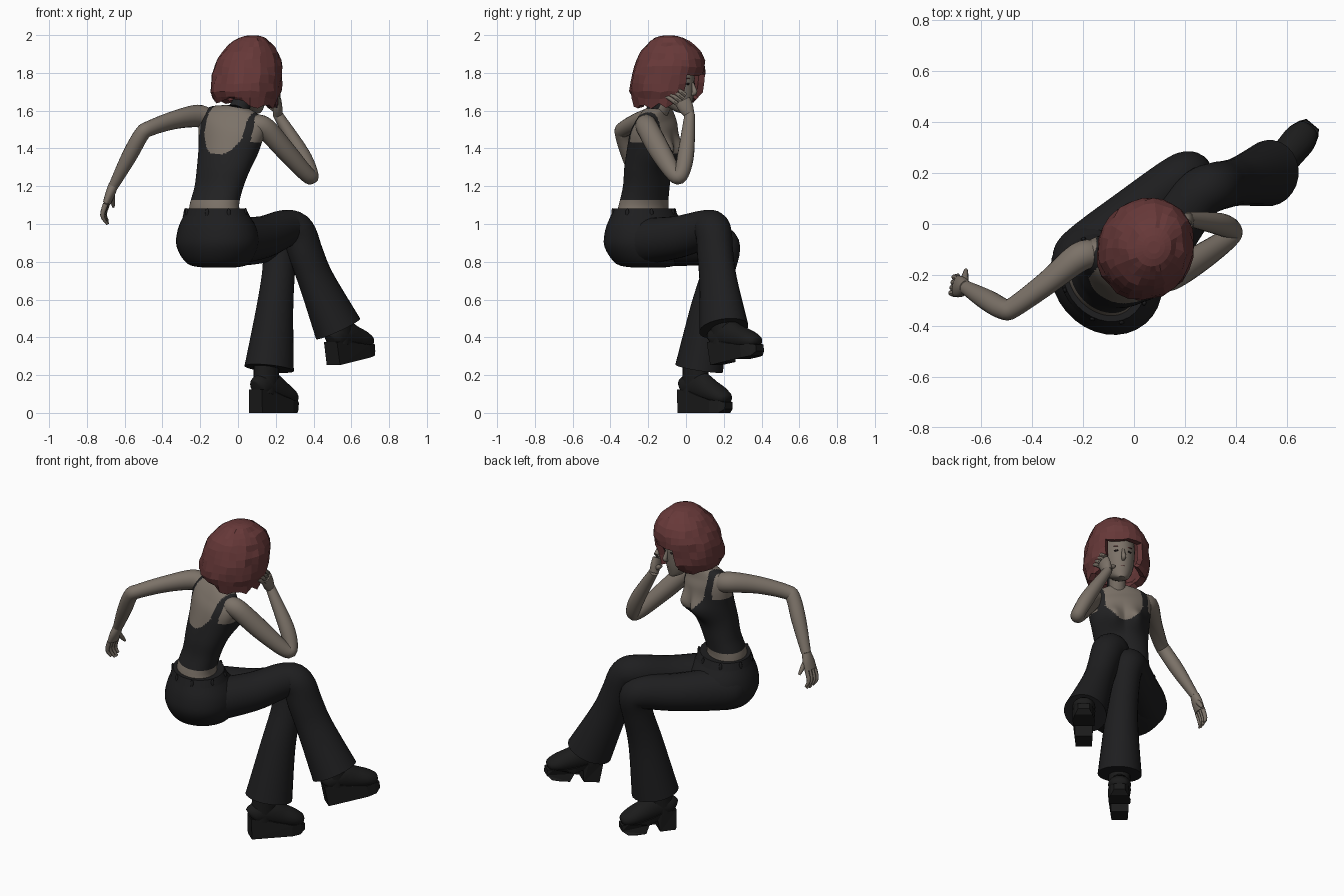
import bpy, bmesh, math, random
from mathutils import Vector as V, Matrix as M

if "Cube" in bpy.data.objects:
    bpy.data.objects.remove(bpy.data.objects["Cube"])

random.seed(4)


def material(name, r, g, b):
    m = bpy.data.materials.new(name)
    m.diffuse_color = (r, g, b, 1)
    m.use_nodes = True
    m.node_tree.nodes["Principled BSDF"].inputs["Base Color"].default_value = m.diffuse_color
    return m


SKIN = material("skin", .2, .168, .138)
HAIR = material("red_hair", .135, .04, .04)
TOP = material("top_cloth", .016, .016, .017)
PANTS = material("trouser_cloth", .013, .013, .014)
BOOT = material("boot_leather", .011, .011, .011)
DARK = material("eye_dark", .015, .01, .01)
LIPS = material("lips", .13, .075, .065)


def smooth_path(rows, steps):
    """Catmull-Rom through rows of numbers."""
    P = [rows[0]] + list(rows) + [rows[-1]]
    out = []
    for i in range(1, len(P) - 2):
        for k in range(steps):
            t = k / steps
            out.append([.5 * (2 * b + (c - a) * t + (2 * a - 5 * b + 4 * c - d) * t * t
                              + (3 * b - a - 3 * c + d) * t ** 3)
                        for a, b, c, d in zip(*P[i - 1:i + 3])])
    return out + [list(rows[-1])]


def finish(name, bm, mats, smooth=True):
    bmesh.ops.recalc_face_normals(bm, faces=bm.faces)
    me = bpy.data.meshes.new(name)
    bm.to_mesh(me)
    bm.free()
    for m in mats:
        me.materials.append(m)
    ob = bpy.data.objects.new(name, me)
    bpy.context.collection.objects.link(ob)
    if smooth:
        bpy.ops.object.select_all(action='DESELECT')
        ob.select_set(True)
        bpy.context.view_layer.objects.active = ob
        bpy.ops.object.shade_smooth_by_angle(angle=math.radians(50))
    return ob


def loft(name, rings, mats, n=20, rule=None, caps=True, smooth=True):
    """rings: (centre, side axis, front axis); rule(z, side, front) -> material index or None for a hole."""
    bm = bmesh.new()
    ang = [2 * math.pi * i / n for i in range(n)]
    vs = [[bm.verts.new(c + u * math.cos(a) + v * math.sin(a)) for a in ang] for c, u, v in rings]
    for j in range(len(rings) - 1):
        for i in range(n):
            k = (i + 1) % n
            mid = ang[i] + math.pi / n
            z = (rings[j][0].z + rings[j + 1][0].z) / 2
            idx = rule(z, rings[j][1].length * math.cos(mid), math.sin(mid)) if rule else 0
            if idx is not None:
                bm.faces.new((vs[j][i], vs[j][k], vs[j + 1][k], vs[j + 1][i])).material_index = idx
    if caps:
        bm.faces.new(vs[0])
    bm.faces.new(vs[-1])
    return finish(name, bm, mats, smooth)


def body(name, rows, mats, steps=4, roll=0, **kw):
    """Upright loft: rows of x, y, z, half width, half depth, facing angle."""
    rings = []
    for x, y, z, w, d, yaw in smooth_path(rows, steps):
        a = math.radians(yaw)
        tilt = roll * min(1, max(0, (z - 1.2) / .35))
        rings.append((V((x, y, z)), V((math.sin(a), -math.cos(a), -tilt)).normalized() * w,
                      V((math.cos(a), math.sin(a), 0)) * d))
    return loft(name, rings, mats, **kw)


def limb(name, rows, mat, side, steps=5, n=18):
    """Tube along a path: rows of x, y, z, radius along side, other radius."""
    rows = smooth_path(rows, steps)
    pts = [V(r[:3]) for r in rows]
    rings = []
    for i, r in enumerate(rows):
        t = (pts[min(i + 1, len(pts) - 1)] - pts[max(i - 1, 0)]).normalized()
        u = V(side)
        u = (u - t * u.dot(t)).normalized()
        rings.append((pts[i], u * r[3], t.cross(u) * r[4]))
    return loft(name, rings, [mat], n)


def blob(name, centre, size, yaw, mat):
    bm = bmesh.new()
    mx = M.Translation(centre) @ M.Rotation(math.radians(yaw), 4, 'Z') @ M.Diagonal((*size, 1))
    bmesh.ops.create_uvsphere(bm, u_segments=16, v_segments=10, radius=1, matrix=mx)
    return finish(name, bm, [mat])


# Torso with tank top: skin at midriff, neckline and armholes
def top_rule(z, s, f):
    scoop = z > 1.37 and abs(s) < .112 * min(1, (z - 1.37) / .1) ** .35
    return 1 if z < 1.125 or scoop or z > 1.612 or (z > 1.45 and abs(s) > .15) else 0


torso = body("torso", [(-.12, -.23, 1.03, .16, .12, 45), (-.125, -.225, 1.10, .148, .112, 45),
                       (-.10, -.21, 1.2, .143, .108, 50), (-.075, -.2, 1.3, .152, .115, 57),
                       (-.05, -.18, 1.4, .168, .122, 62), (-.035, -.17, 1.5, .187, .11, 66),
                       (-.03, -.165, 1.56, .183, .085, 68), (-.015, -.16, 1.6, .135, .065, 68),
                       (0, -.155, 1.62, .06, .05, 68)],
             [TOP, SKIN], steps=14, roll=.17, n=128, rule=top_rule)
# Bust: soft bulges pushed out of the torso front
CHEST = V((math.cos(math.radians(62)), math.sin(math.radians(62)), 0))
ACROSS = V((CHEST.y, -CHEST.x, -.1))
for v in torso.data.vertices:
    d = v.co - V((-.05, -.18, 1.385))
    if d.dot(CHEST) > 0:
        s = abs(d.dot(ACROSS))
        v.co += CHEST * .05 * math.exp(-((s - .07) / .055) ** 2 - (d.z / .065) ** 2)
limb("neck", [(-.005, -.16, 1.57, .055, .055), (.02, -.125, 1.63, .048, .048),
              (.045, -.09, 1.72, .05, .05)], SKIN, (1, 0, 0))
limb("neck_band", [(.0, -.16, 1.6, .054, .054), (.02, -.137, 1.645, .05, .05),
                   (.027, -.127, 1.68, .048, .048)], TOP, (1, 0, 0))

# Trousers: pelvis, waistband, belt loops, flared legs
body("pelvis", [(-.10, -.2, .77, .09, .08, 40), (-.105, -.205, .79, .17, .16, 40),
                (-.108, -.21, .88, .233, .205, 40), (-.108, -.212, .97, .228, .197, 41),
                (-.115, -.222, 1.05, .188, .155, 43), (-.118, -.222, 1.08, .172, .14, 44)], [PANTS], n=32)
body("waistband", [(-.115, -.22, 1.04, .195, .163, 43), (-.118, -.222, 1.082, .176, .145, 44)],
     [PANTS], steps=1, n=32)
for i, a in enumerate((20, 65, 115, 160, 205, 245, 295, 335)):
    t, b = math.radians(a), math.radians(43.5)
    s, f = .185 * math.cos(t), .153 * math.sin(t)
    blob("belt_loop_%d" % (i + 1), (-.117 + s * math.sin(b) + f * math.cos(b),
         -.221 - s * math.cos(b) + f * math.sin(b), 1.058), (.008, .01, .026), a - 47, PANTS)
limb("right_trouser_leg", [(-.04, -.26, .905, .13, .125), (.13, -.05, .93, .112, .112),
                           (.25, .11, .975, .1, .1), (.315, .145, .955, .095, .097),
                           (.36, .155, .84, .088, .1), (.415, .17, .7, .09, .105),
                           (.53, .2, .445, .125, .135)], PANTS, (-.19, .165, -.077), n=24)
limb("left_trouser_leg", [(-.285, -.19, .91, .03, .03), (-.265, -.175, .91, .085, .09),
                          (-.19, -.115, .905, .115, .125), (.02, .055, .89, .105, .11),
                          (.165, .17, .895, .095, .1), (.215, .195, .86, .09, .093),
                          (.215, .172, .75, .085, .088), (.195, .12, .55, .095, .1),
                          (.165, .07, .235, .125, .135)], PANTS, (-.2, .26, -.04), n=24)


# Platform boots: upper, shaft and one-piece sole with block heel
def boot(name, loc, yaw, pitch):
    mx = M.Translation(loc) @ M.Rotation(math.radians(yaw), 4, 'Z') @ M.Rotation(math.radians(-pitch), 4, 'Y')
    parts = [limb(name + "_upper", [(-.145, 0, .13, .03, .04), (-.12, 0, .14, .052, .06),
                                    (-.04, 0, .145, .06, .08), (.04, 0, .115, .064, .065),
                                    (.11, 0, .09, .064, .05), (.155, 0, .075, .045, .032),
                                    (.168, 0, .07, .02, .012)], BOOT, (0, 1, 0)),
             limb(name + "_shaft", [(-.075, 0, .1, .055, .07), (-.06, 0, .18, .06, .074),
                                    (-.055, 0, .3, .066, .072)], BOOT, (0, 1, 0))]
    # sole profile: x, z, half width
    prof = [(-.145, 0, .046), (-.05, 0, .05), (-.035, .07, .05), (.015, .05, .056), (.035, 0, .06),
            (.09, 0, .064), (.14, 0, .05), (.17, .02, .032), (.172, .055, .032), (.14, .065, .05),
            (.09, .068, .066), (.01, .09, .062), (-.06, .115, .055), (-.148, .125, .045)]
    bm = bmesh.new()
    a = [bm.verts.new((x, w, z)) for x, z, w in prof]
    b = [bm.verts.new((x, -w, z)) for x, z, w in prof]
    bm.faces.new(a)
    bm.faces.new(b)
    for i in range(len(a)):
        bm.faces.new((a[i - 1], a[i], b[i], b[i - 1]))
    bmesh.ops.triangulate(bm, faces=[f for f in bm.faces if len(f.verts) > 4])
    parts.append(finish(name + "_sole", bm, [BOOT], False))
    for p in parts:
        p.matrix_world = mx


boot("left_boot", (.187, .095, 0), 50, 0)
boot("right_boot", (.597, .267, .278), 50, 10)

# Arms
limb("left_arm", [(-.15, -.12, 1.55, .055, .055), (-.215, -.13, 1.572, .058, .06),
                  (-.34, -.23, 1.55, .046, .05), (-.47, -.325, 1.505, .04, .042),
                  (-.51, -.335, 1.475, .04, .042), (-.575, -.3, 1.36, .04, .042),
                  (-.66, -.25, 1.2, .025, .028)], SKIN, (.071, -.08, -.064))
limb("right_arm", [(.08, -.21, 1.52, .055, .055), (.14, -.205, 1.51, .058, .058),
                   (.25, -.14, 1.39, .052, .057), (.365, -.06, 1.262, .042, .043),
                   (.385, -.025, 1.265, .04, .04), (.335, .0, 1.375, .042, .044),
                   (.21, .02, 1.58, .026, .028)], SKIN, (.073, -.041, .045))


# Hands: palm, four fingers spread along the wide direction, thumb
def hand(name, wrist, knuckle, bend, tip, wide, thumb):
    w = V(wide).normalized()
    wrist, knuckle, bend, tip = map(V, (wrist, knuckle, bend, tip))
    limb(name + "_palm", [(*wrist, .027, .026), (*wrist.lerp(knuckle, .5), .04, .025),
                          (*knuckle, .043, .02)], SKIN, wide)
    for i in range(4):
        o = w * (i - 1.5) * .021
        e = tip.lerp(bend, .25 if i in (0, 3) else 0)
        limb("%s_finger_%d" % (name, i + 1), [(*(knuckle + o), .012, .014), (*(bend + o), .011, .012),
                                              (*(e + o * .9), .007, .007)], SKIN, wide, 3, 8)
    s = wrist.lerp(knuckle, .3)
    limb(name + "_thumb", [(*s, .016, .016), (*s.lerp(V(thumb), .6), .014, .014),
                           (*thumb, .007, .007)], SKIN, wide, 3, 8)


hand("left_hand", (-.66, -.25, 1.205), (-.695, -.245, 1.11), (-.712, -.24, 1.05), (-.69, -.225, 1.0),
     (.2, 1, .1), (-.66, -.18, 1.09))
hand("right_hand", (.21, .02, 1.575), (.21, -.02, 1.655), (.21, -.075, 1.695), (.185, -.125, 1.7),
     (0, .6, .8), (.155, .02, 1.63))

# Head and face
YAW = 65
FWD = V((math.cos(math.radians(YAW)), math.sin(math.radians(YAW)), 0))
SIDE = V((FWD.y, -FWD.x, 0))


def face(f, s, z):
    return V((.06, -.07, z)) + FWD * f + SIDE * s


body("head", [(*face(.075, 0, 1.585), .022, .02, YAW), (*face(.05, 0, 1.605), .05, .05, YAW),
              (*face(.02, 0, 1.66), .077, .092, YAW), (*face(.01, 0, 1.74), .09, .108, YAW),
              (*face(0, 0, 1.84), .09, .112, YAW), (*face(0, 0, 1.92), .05, .06, YAW)], [SKIN], n=28)
limb("nose", [(*face(.108, 0, 1.755), .008, .01), (*face(.122, 0, 1.715), .011, .014),
              (*face(.128, 0, 1.695), .014, .013), (*face(.106, 0, 1.683), .008, .008)], SKIN, SIDE, 4, 10)
blob("mouth", face(.101, 0, 1.648), (.01, .02, .007), YAW, LIPS)
for name, s in (("left", -.038), ("right", .038)):
    turn = YAW + (12 if s < 0 else -12)
    blob(name + "_eye", face(.106, s, 1.742), (.006, .014, .006), turn, DARK)
    blob(name + "_brow", face(.107, s, 1.77), (.005, .018, .003), turn, HAIR)


# Bob haircut: faceted shell, open over the face, jagged hem
def hair_rule(z, s, f):
    opening = .78 + max(0, z - 1.74) * 1.5
    return None if f > opening and z < 1.81 else 0


hair = body("bob_hair", [(.04, -.11, 1.645, .165, .165, YAW), (.04, -.105, 1.70, .188, .195, YAW),
                         (.048, -.095, 1.79, .184, .197, YAW), (.058, -.082, 1.87, .166, .185, YAW),
                         (.068, -.082, 1.94, .125, .138, YAW), (.075, -.09, 1.985, .07, .078, YAW),
                         (.078, -.092, 1.998, .025, .025, YAW)],
            [HAIR], steps=2, n=26, rule=hair_rule, caps=False, smooth=False)
for i, v in enumerate(hair.data.vertices):
    if v.co.z < 1.98:
        v.co += V((random.uniform(-1, 1), random.uniform(-1, 1), random.uniform(-1, 1))) * .006
    if i < 26:  # hem drops towards the right side and nape
        v.co.z += random.uniform(-.025, .012) - .1 * (v.co.x - .04)
sol = hair.modifiers.new("thickness", 'SOLIDIFY')
sol.thickness = .035
sol.offset = -1
